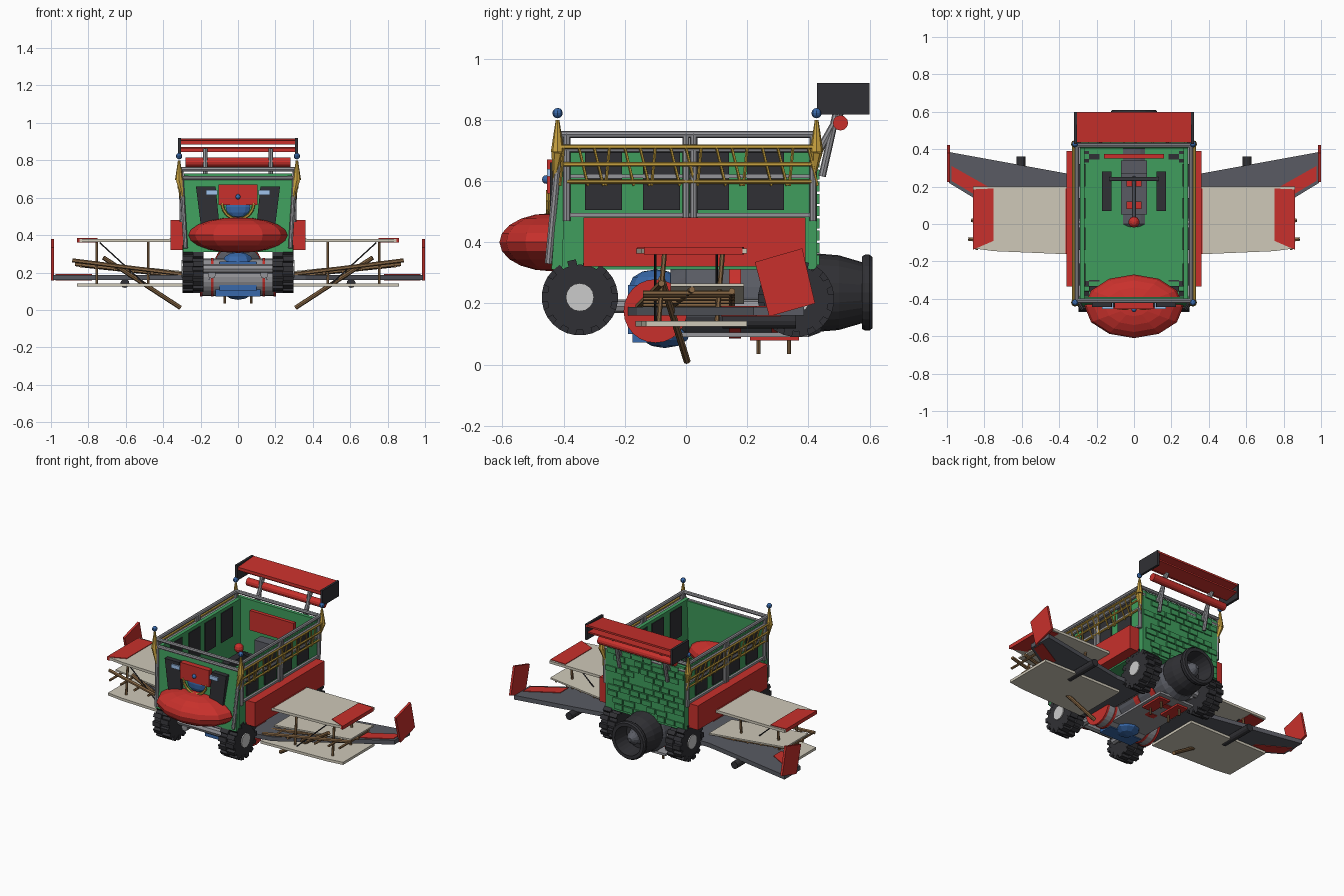
import bpy, bmesh, math, random
from mathutils import Vector, Matrix

if "Cube" in bpy.data.objects:
    bpy.data.objects.remove(bpy.data.objects["Cube"])

random.seed(4)
COL = dict(green=(.05, .34, .11), red=(.58, .03, .025), black=(.03, .03, .035), dark=(.1, .105, .125),
           grey=(.3, .3, .32), light=(.6, .6, .6), cream=(.62, .58, .48), brown=(.25, .14, .06),
           gold=(.58, .36, .05), blue=(.04, .14, .4), sky=(.35, .55, .85))
MATS = {}
for k, v in COL.items():
    MATS[k] = bpy.data.materials.new(k)
    MATS[k].diffuse_color = (*v, 1)


def make(name, bm, col, mirror=False):
    bmesh.ops.recalc_face_normals(bm, faces=bm.faces)
    me = bpy.data.meshes.new(name)
    bm.to_mesh(me)
    bm.free()
    me.materials.append(MATS[col])
    ob = bpy.data.objects.new(name, me)
    bpy.context.collection.objects.link(ob)
    if mirror:
        ob.modifiers.new("mirror", 'MIRROR')
    return ob


def boxes(name, spans, col, mirror=False):
    """spans: (x0, x1, y0, y1, z0, z1)"""
    bm = bmesh.new()
    for x0, x1, y0, y1, z0, z1 in spans:
        m = Matrix.Translation(((x0 + x1) / 2, (y0 + y1) / 2, (z0 + z1) / 2)) @ \
            Matrix.Diagonal((x1 - x0, y1 - y0, z1 - z0, 1))
        bmesh.ops.create_cube(bm, size=1, matrix=m)
    return make(name, bm, col, mirror)


def tubes(name, segs, r, col, mirror=False, n=8, r2=None):
    bm = bmesh.new()
    for p, q in segs:
        p, q = Vector(p), Vector(q)
        d = q - p
        m = Matrix.Translation((p + q) / 2) @ d.to_track_quat('Z', 'Y').to_matrix().to_4x4()
        bmesh.ops.create_cone(bm, cap_ends=True, segments=n, radius1=r,
                              radius2=r if r2 is None else r2, depth=d.length, matrix=m)
    return make(name, bm, col, mirror)


def prism(name, pts, axis, lo, hi, col, mirror=False):
    """extrude an outline along one axis (other two axes in xyz order)"""
    bm = bmesh.new()

    def place(p, h):
        c = list(p)
        c.insert('xyz'.index(axis), h)
        return bm.verts.new(c)
    f = bm.faces.new([place(p, lo) for p in pts])
    g = bmesh.ops.extrude_face_region(bm, geom=[f])['geom']
    off = Vector([hi - lo if a == axis else 0 for a in 'xyz'])
    bmesh.ops.translate(bm, verts=[v for v in g if isinstance(v, bmesh.types.BMVert)], vec=off)
    return make(name, bm, col, mirror)


def lathe_y(name, prof, cz, col, n=24):
    """revolve (y, radius) profile around a y-parallel axis at height cz"""
    bm = bmesh.new()
    rings = [[bm.verts.new((r * math.cos(a), y, cz + r * math.sin(a)))
              for a in [2 * math.pi * i / n for i in range(n)]] for y, r in prof]
    for a, b in zip(rings, rings[1:]):
        for i in range(n):
            bm.faces.new((a[i], a[(i + 1) % n], b[(i + 1) % n], b[i]))
    bm.faces.new(rings[0])
    bm.faces.new(rings[-1])
    return make(name, bm, col)


def ball(name, centres, r, col, scale=(1, 1, 1), u=10, v=6):
    bm = bmesh.new()
    for c in centres:
        bmesh.ops.create_uvsphere(bm, u_segments=u, v_segments=v, radius=r,
                                  matrix=Matrix.Translation(c) @ Matrix.Diagonal((*scale, 1)))
    return make(name, bm, col)


# Cabin: open box with windows and side skirts
boxes("cabin_floor", [(-.29, .29, -.42, .42, .31, .335)], 'green')
boxes("cabin_side", [(.265, .29, -.41, .42, .31, .72)], 'green', True)
boxes("cabin_back", [(-.29, .29, .405, .428, .31, .73)], 'green')
prism("cabin_front", [(-.44, .31), (-.405, .31), (-.39, .71), (-.41, .71)], 'x', -.295, .295, 'green')
wins = [(-.33, -.21), (-.14, -.02), (.03, .14), (.20, .32)]
boxes("side_window", [(.26, .296, a, b, .505, .70) for a, b in wins], 'black', True)
boxes("side_skirt", [(.28, .36, -.335, .39, .32, .48)], 'red', True)
boxes("skirt_handle", [(.36, .367, -.16, .19, .365, .382)], 'red', True)

# Raised bricks on the back wall
bricks = []
for row in range(10):
    z = .325 + row * .04
    x = -.285 + (row % 2) * .04
    while x < .23:
        w = random.uniform(.06, .09)
        if random.random() < .75:
            bricks.append((x, min(x + w - .008, .288), .42, .436, z, z + .033))
        x += w
boxes("back_bricks", bricks, 'green')

# Front face: windscreens, sign board, lamps
prism("windscreen", [(.10, .46), (.20, .46), (.225, .66), (.12, .66)], 'y', -.445, -.40, 'black', True)
boxes("front_sign", [(-.105, .105, -.455, -.42, .56, .67)], 'red')
boxes("front_lamp", [(.11, .17, -.455, -.42, .615, .64)], 'sky', True)
ball("front_dome", [(0, -.43, .55)], .07, 'blue', (1, .35, .8))
arc = [(.085 * math.cos(a), -.45, .57 - .085 * math.sin(a)) for a in [math.pi * i / 8 for i in range(9)]]
tubes("dome_ring", list(zip(arc, arc[1:])), .008, 'gold', n=6)
ball("sign_boss", [(0, -.457, .605)], .014, 'blue')
ball("nose", [(0, -.44, .4)], 1, 'red', (.265, .17, .095), 12, 10)

# Grey frame: double roof rails and posts
loop = [(-.305, -.41), (.305, -.41), (.305, .42), (-.305, .42)]
rails = []
for z in (.705, .752):
    for a, b in zip(loop, loop[1:] + loop[:1]):
        rails.append(((*a, z), (*b, z)))
tubes("roof_rails", rails, .012, 'grey')
tubes("cabin_posts", [((.30, y, .47), (.305, y, .755)) for y in (-.39, 0, .025, .415)]
      + [((.28, -.45, .33), (.305, -.41, .75))], .012, 'grey', True)
boxes("window_sill", [(.285, .305, -.40, .42, .482, .495), (.285, .30, -.4, .42, .61, .622)], 'grey', True)

# Gold fringe and corner finials
tubes("fringe_rails", [((.325, -.42, .712), (.325, .43, .712)), ((.308, -.39, .598), (.308, .41, .598)),
                       ((.318, -.4, .655), (.318, .41, .655))], .007, 'gold', True, 6)
tubes("fringe_rods", [((.325, y, .71), (.305, y + dy, .585)) for i in range(17)
                      for y, dy in [(-.40 + i * .05, .03 if i % 3 else -.012)]], .005, 'gold', True, 5)
ends = [(.315, -.42), (.315, .427)]
tubes("finial_cone", [((x, y, .695), (x, y, .80)) for x, y in ends], .022, 'gold', True, 8, .006)
tubes("finial_tail", [((x, y, .695), (x - .02, y - .012, .60)) for x, y in ends], .02, 'gold', True, 6, .004)
ball("finial_ball", [(s * x, y, .822) for x, y in ends for s in (-1, 1)], .017, 'blue', u=8)

# Cockpit inside
boxes("seat", [(-.07, .07, .05, .32, .335, .40), (-.07, .07, .27, .34, .4, .55)], 'dark')
boxes("side_console", [(.12, .17, .07, .28, .335, .45)], 'black', True)
boxes("seat_back_board", [(-.16, .16, .35, .375, .56, .69)], 'red')
boxes("seat_pad", [(-.04, .04, .08, .12, .4, .43), (-.04, .04, .2, .24, .4, .43)], 'red')
tubes("control_lever", [((0, .25, .42), (0, .01, .60)), ((-.13, .24, .46), (.13, .24, .46))], .01, 'dark')
ball("lever_knob", [(0, .01, .615)], .03, 'red')

# Wheels with tread blocks, hubs and axles
for label, wy, wz in (("front", -.347, .22), ("rear", .36, .215)):
    tubes(label + "_tyre", [((.185, wy, wz), (.295, wy, wz))], .107, 'black', True, 28)
    bm = bmesh.new()
    for i in range(14):
        a = 2 * math.pi * i / 14
        for x, da in ((.212, 0), (.268, .22)):
            m = Matrix.Translation((x, wy, wz)) @ Matrix.Rotation(a + da, 4, 'X') @ \
                Matrix.Translation((0, 0, .108)) @ Matrix.Diagonal((.056, .029, .032, 1))
            bmesh.ops.create_cube(bm, size=1, matrix=m)
    make(label + "_tread", bm, 'black', True)
    tubes(label + "_hub", [((.27, wy, wz), (.302, wy, wz))], .046, 'light', True, 16)
    tubes(label + "_axle", [((-.2, wy, wz), (.2, wy, wz))], .025, 'grey')
tubes("chassis_bar", [((.14, -.36, .19), (.14, .36, .19))], .022, 'grey', True)

# Jet engine, nozzle and transverse drum
lathe_y("jet_body", [(-.05, .09), (0, .13), (.40, .13), (.44, .115)], .22, 'dark')
lathe_y("jet_nozzle", [(.40, .115), (.43, .128), (.50, .122), (.575, .10), (.575, .118), (.585, .124),
                       (.60, .124), (.61, .116), (.61, .095), (.50, .085)], .235, 'black')
lathe_y("nozzle_cone", [(.49, .06), (.56, .04), (.59, .012)], .235, 'dark', 12)
for y in (.16, .30):
    lathe_y("jet_band", [(y - .02, .135), (y + .02, .135)], .22, 'red')
tubes("drum", [((-.2, -.1, .175), (.2, -.1, .175))], .1, 'grey', n=24)
tubes("drum_bands", [((.13, -.1, .175), (.145, -.1, .175)), ((.19, -.1, .175), (.204, -.1, .175))],
      .104, 'red', True, 24)
ball("drum_dome", [(0, -.1, .26), (0, -.07, .105)], .085, 'blue', (1, 1, .6))
boxes("drum_box", [(-.12, .12, -.175, -.08, .072, .11), (-.1, .1, -.19, -.15, .1, .26)], 'blue')
boxes("under_plate", [(-.13, .13, -.05, .4, .09, .105)], 'grey')
boxes("under_block", [(.03, .11, .21, .37, .078, .092)], 'red', True)
tubes("under_peg", [((.07, .237, .035), (.07, .237, .09)), ((.07, .337, .035), (.07, .337, .09))],
      .007, 'brown', True)

# Biplane wings with struts and braces
outline = [(.28, .2), (.86, .2), (.86, -.13), (.75, -.145), (.28, -.165)]
prism("upper_wing", outline, 'z', .363, .38, 'cream', True)
prism("lower_wing", outline, 'z', .125, .142, 'cream', True)
prism("upper_wing_tip", [(.75, .19), (.862, .185), (.862, -.138), (.75, -.09)], 'z', .36, .384, 'red', True)
tubes("wing_struts", [((x, y, .13), (x, y + .02, .37)) for x in (.48, .755) for y in (-.09, .1)],
      .008, 'brown', True, 6)
tubes("wing_wires", [((.74, -.1, .36), (.5, -.1, .14)), ((.74, .1, .36), (.5, .1, .14))], .004, 'black', True, 5)

# Flapping wing between: tilted panel, spars, ribs and pole
prism("flap_panel", [(.3, .198), (.86, .255), (.86, .265), (.3, .208)], 'y', -.05, .19, 'cream', True)
tubes("flap_spars", [((.29, -.155, .19), (.885, -.08, .265)), ((.29, -.06, .18), (.87, .02, .245)),
                     ((.29, .15, .18), (.85, .15, .24))], .011, 'brown', True, 6)
tubes("flap_ribs", [((x, -.14, .15 + x * .1), (x, .16, .15 + x * .1)) for x in (.36, .46, .56, .66, .76, .84)],
      .008, 'brown', True, 6)
tubes("flap_pole", [((.308, .003, .012), (.72, -.08, .28))], .012, 'brown', True)

# Swept jet wings with winglets and pods
prism("swept_wing", [(.15, .27), (.36, .27), (.99, .385), (.99, .22), (.36, -.16), (.15, -.2)],
      'z', .16, .188, 'dark', True)
prism("swept_wing_stripe", [(.975, .31), (.975, .23), (.78, .115), (.78, .20)], 'z', .157, .192, 'red', True)
prism("winglet", [(.225, .335), (.38, .38), (.422, .20), (.272, .157)], 'x', .985, 1.0, 'red', True)
tubes("wing_pod", [((.605, .12, .142), (.605, .36, .142))], .024, 'black', True, 12)

# Rear spoiler
prism("spoiler_wing", [(.435, .885), (.60, .905), (.60, .917), (.435, .905)], 'x', -.31, .31, 'red')
prism("spoiler_lower", [(.50, .845), (.59, .86), (.59, .87), (.50, .865)], 'x', -.31, .31, 'red')
boxes("spoiler_endplate", [(.305, .32, .428, .60, .818, .92)], 'black', True)
tubes("spoiler_bar", [((-.28, .505, .79), (.28, .505, .79))], .025, 'red', n=12)
tubes("spoiler_strut", [((.175, .445, .615), (.175, .5, .86)), ((.175, .43, .69), (.175, .52, .85))],
      .012, 'grey', True)

for m in bpy.data.materials:
    if m.users and not m.is_grease_pencil:
        m.use_nodes = True
        m.node_tree.nodes["Principled BSDF"].inputs["Base Color"].default_value = m.diffuse_color
